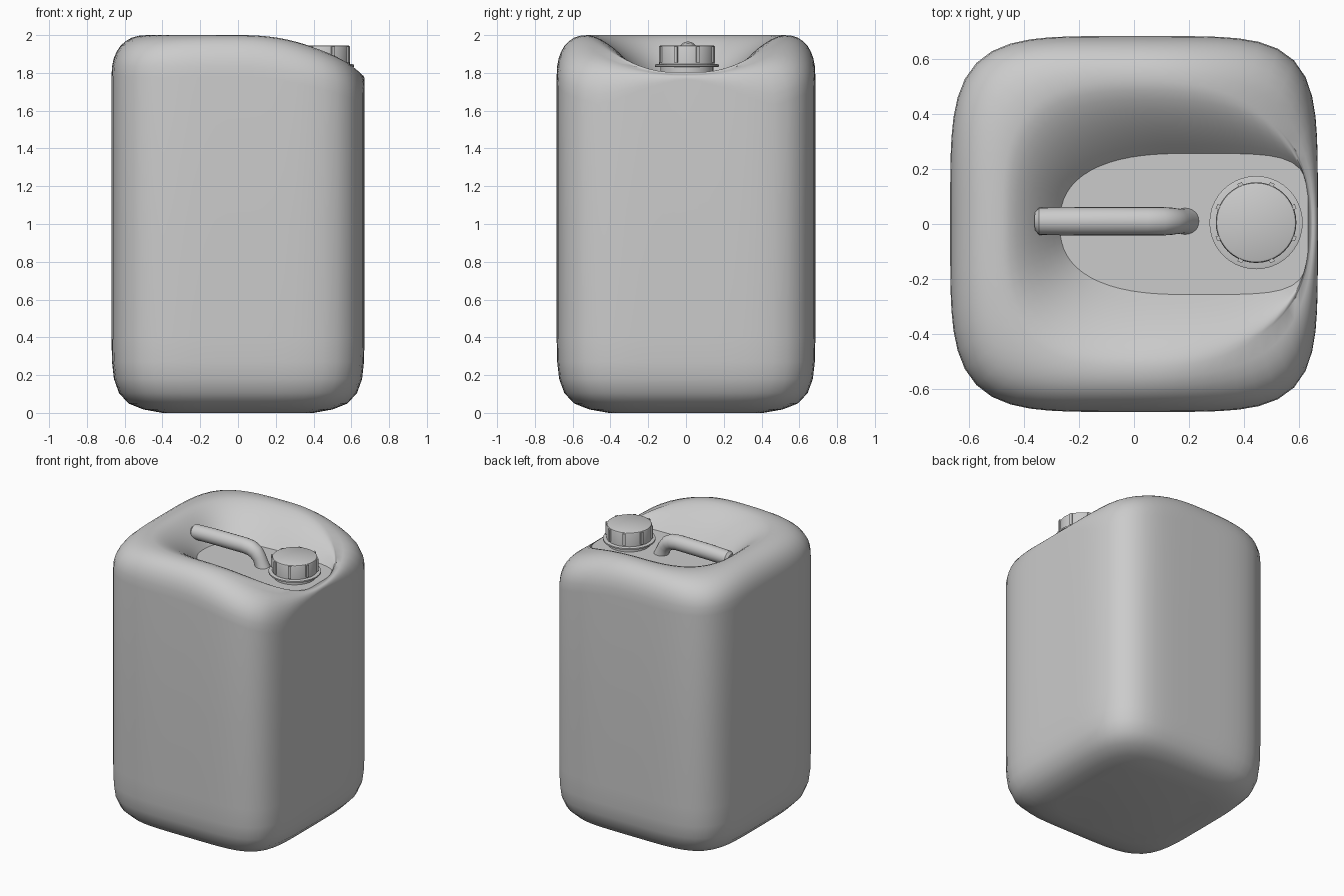
import bpy, bmesh
from math import sin, cos, pi, radians
from mathutils import Vector, Matrix

if "Cube" in bpy.data.objects:
    bpy.data.objects.remove(bpy.data.objects["Cube"])

N = 72


def finish(bm, name, angle=40):
    bmesh.ops.recalc_face_normals(bm, faces=bm.faces[:])
    me = bpy.data.meshes.new(name)
    bm.to_mesh(me)
    bm.free()
    ob = bpy.data.objects.new(name, me)
    bpy.context.collection.objects.link(ob)
    bpy.ops.object.select_all(action='DESELECT')
    ob.select_set(True)
    bpy.context.view_layer.objects.active = ob
    bpy.ops.object.shade_smooth_by_angle(angle=radians(angle))
    return ob


def loft(rings, name, angle=40):
    """Skin a list of closed rings and cap both ends."""
    bm = bmesh.new()
    loops = [[bm.verts.new(p) for p in r] for r in rings]
    for a, b in zip(loops, loops[1:]):
        n = len(a)
        for i in range(n):
            j = (i + 1) % n
            bm.faces.new((a[i], a[j], b[j], b[i]))
    bm.faces.new(loops[0][::-1])
    bm.faces.new(loops[-1])
    return finish(bm, name, angle)


def outline(cx, left, right, half_y, n_left, n_right):
    """Rounded outline whose left and right halves differ."""
    pts = []
    for i in range(N):
        c, s = cos(2 * pi * i / N), sin(2 * pi * i / N)
        a, n = (right, n_right) if c > 0 else (left, n_left)
        r = (abs(c) ** n + abs(s) ** n) ** (-1 / n)
        pts.append(Vector((cx + a * c * r, half_y * s * r, 0)))
    return pts


def crest_height(x):
    return 2.0 - 0.21 * (max(x, 0) / 0.65) ** 2.4


# Body: rounded base, straight walls, shoulder, then recess down to its floor
outer = outline(0, 0.67, 0.67, 0.685, 4.5, 5)
crest = outline(0.05, 0.53, 0.60, 0.52, 3.2, 2.3)
floor = outline(0.19, 0.46, 0.445, 0.257, 2.5, 5)
FLOOR_Z = 1.805

rings = []
for d, z in [(0.27, 0), (0.17, 0.018), (0.09, 0.05), (0.04, 0.105),
             (0.013, 0.18), (0.003, 0.27), (0, 0.4), (0, 1.0)]:
    k = 1 - d / 0.67
    rings.append([Vector((p.x * k, p.y * k, z)) for p in outer])
for i in range(9):
    a = i / 8 * pi / 2
    u, v = 1 - max(cos(a), 0) ** 0.85, sin(a) ** 0.85
    ring = []
    for o, c in zip(outer, crest):
        h = min(0.22, 1.3 * (o - c).length)
        p = o.lerp(c, u)
        p.z = crest_height(c.x) - h * (1 - v)
        ring.append(p)
    rings.append(ring)
for i in range(1, 9):
    t = i / 8
    ring = []
    for c, f in zip(crest, floor):
        p = c.lerp(f, t)
        top = crest_height(c.x)
        p.z = top + (FLOOR_Z - top) * t ** 1.6
        ring.append(p)
    rings.append(ring)
loft(rings, "canister_body", 35)


# Handle: round bar from the recess wall, bending down to the floor
path = [(-0.36, 1.907), (-0.345, 1.908), (-0.2, 1.912), (0.05, 1.914),
        (0.10, 1.908), (0.135, 1.89), (0.16, 1.86), (0.175, 1.83), (0.19, 1.79)]
radii = [0.035, 0.05, 0.052, 0.052, 0.052, 0.05, 0.046, 0.045, 0.05]
rings = []
for i, (x, z) in enumerate(path):
    x0, z0 = path[max(i - 1, 0)]
    x1, z1 = path[min(i + 1, len(path) - 1)]
    d = Vector((x1 - x0, 0, z1 - z0)).normalized()
    up = Vector((-d.z, 0, d.x))
    side = Vector((0, 1, 0))
    rings.append([Vector((x, 0.01, z)) + radii[i] * (up * cos(2 * pi * j / 20) + side * sin(2 * pi * j / 20))
                  for j in range(20)])
loft(rings, "carry_handle")


# Neck, flange and screw cap
CAP = Vector((0.445, 0.005, 0))


def lathe(profile, name, sides=40):
    loft([[CAP + Vector((r * cos(2 * pi * j / sides), r * sin(2 * pi * j / sides), z))
           for j in range(sides)] for r, z in profile], name)


lathe([(0.14, 1.78), (0.14, 1.835)], "spout_neck")
lathe([(0.16, 1.83), (0.17, 1.833), (0.17, 1.843), (0.16, 1.846)], "cap_flange")
lathe([(0.147, 1.84), (0.147, 1.935), (0.144, 1.943), (0.138, 1.946)], "screw_cap")

# Grip ribs around the cap
bm = bmesh.new()
for i in range(8):
    m = (Matrix.Translation(CAP) @ Matrix.Rotation(pi / 8 + i * pi / 4, 4, 'Z')
         @ Matrix.Translation((0.147, 0, 1.898)) @ Matrix.Diagonal((0.018, 0.018, 0.086, 1)))
    bmesh.ops.create_cube(bm, size=1, matrix=m)
finish(bm, "cap_ribs")
